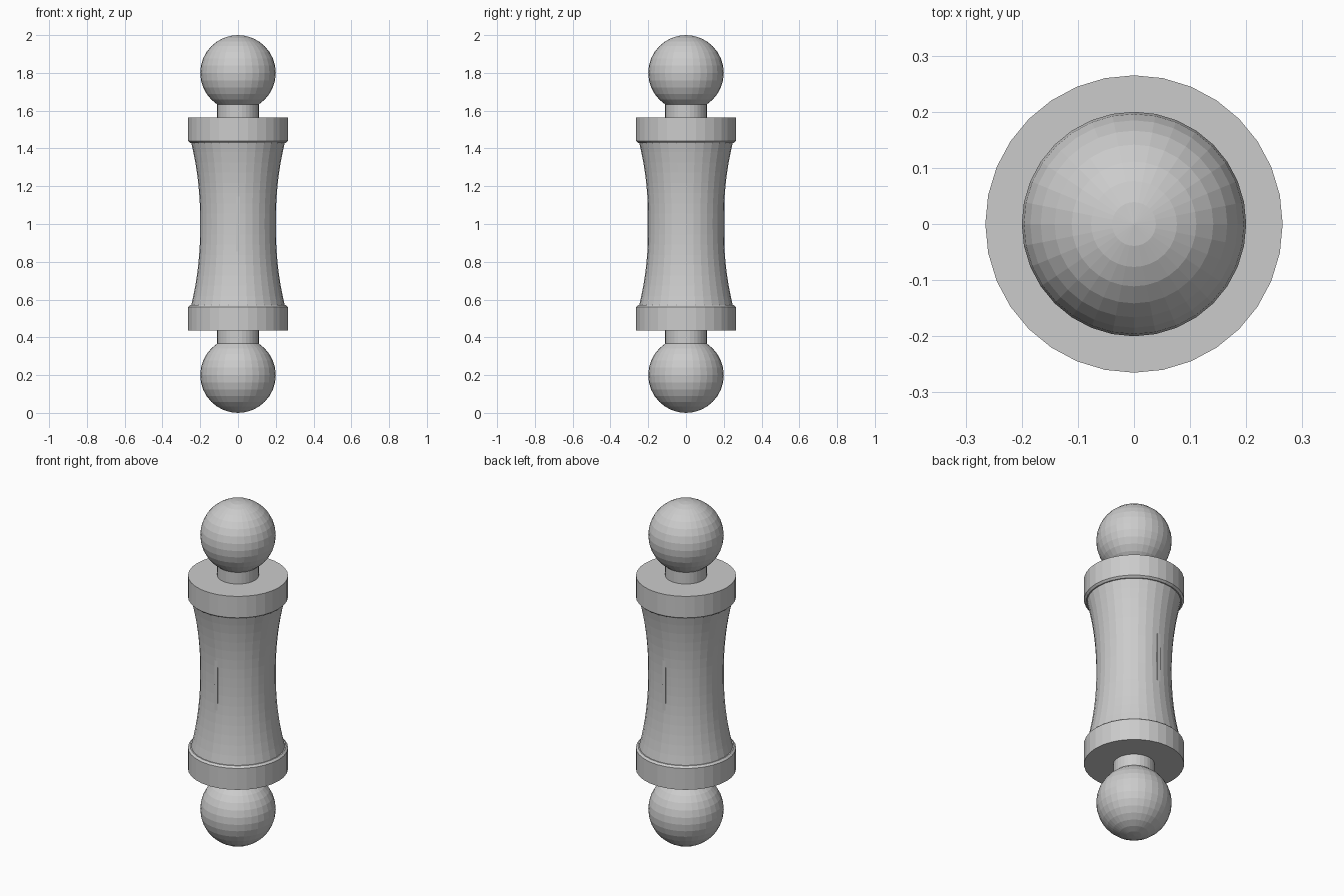
import bpy, bmesh, math

if "Cube" in bpy.data.objects:
    bpy.data.objects.remove(bpy.data.objects["Cube"])

SIDES = 32
grey = bpy.data.materials.new("plain grey")
grey.diffuse_color = (0.6, 0.6, 0.6, 1)
grey.use_nodes = True
grey.node_tree.nodes["Principled BSDF"].inputs["Base Color"].default_value = grey.diffuse_color


def finish(name, bm):
    bmesh.ops.recalc_face_normals(bm, faces=bm.faces)
    mesh = bpy.data.meshes.new(name)
    bm.to_mesh(mesh)
    bm.free()
    mesh.materials.append(grey)
    obj = bpy.data.objects.new(name, mesh)
    bpy.context.collection.objects.link(obj)
    return obj


def lathe(name, profile):
    """Capped solid of revolution from (radius, z) points, bottom to top."""
    bm = bmesh.new()
    rings = []
    for r, z in profile:
        rings.append([bm.verts.new((r * math.cos(2 * math.pi * i / SIDES),
                                    r * math.sin(2 * math.pi * i / SIDES), z))
                      for i in range(SIDES)])
    for a, b in zip(rings, rings[1:]):
        for i in range(SIDES):
            j = (i + 1) % SIDES
            bm.faces.new((a[i], a[j], b[j], b[i]))
    bm.faces.new(rings[0])
    bm.faces.new(rings[-1])
    return finish(name, bm)


# Waisted grip, slimmest at mid height
grip = []
for i in range(17):
    t = i / 8 - 1
    grip.append((0.2 + 0.049 * abs(t) ** 2.2, 1 + 0.435 * t))
lathe("grip", grip)

# Collar, neck and ball, mirrored about z = 1
for label, s in (("lower", -1), ("upper", 1)):
    collar = [(0.254, 0.430), (0.265, 0.440), (0.265, 0.565)]
    neck = [(0.11, 0.55), (0.11, 0.66)]
    for part, prof in (("collar", collar), ("neck", neck)):
        pts = [(r, 1 + s * d) for r, d in prof]
        lathe(f"{label}_{part}", pts[::s])
    bm = bmesh.new()
    bmesh.ops.create_uvsphere(bm, u_segments=SIDES, v_segments=16, radius=0.2)
    bmesh.ops.translate(bm, verts=bm.verts, vec=(0, 0, 1 + s * 0.8))
    finish(f"{label}_ball", bm)

# Thin inner core that just breaks the grip surface at front and back
bm = bmesh.new()
bmesh.ops.create_cube(bm, size=1)
bmesh.ops.scale(bm, verts=bm.verts, vec=(0.02, 0.409, 0.29))
bmesh.ops.translate(bm, verts=bm.verts, vec=(0, 0, 1))
finish("inner_core", bm)
